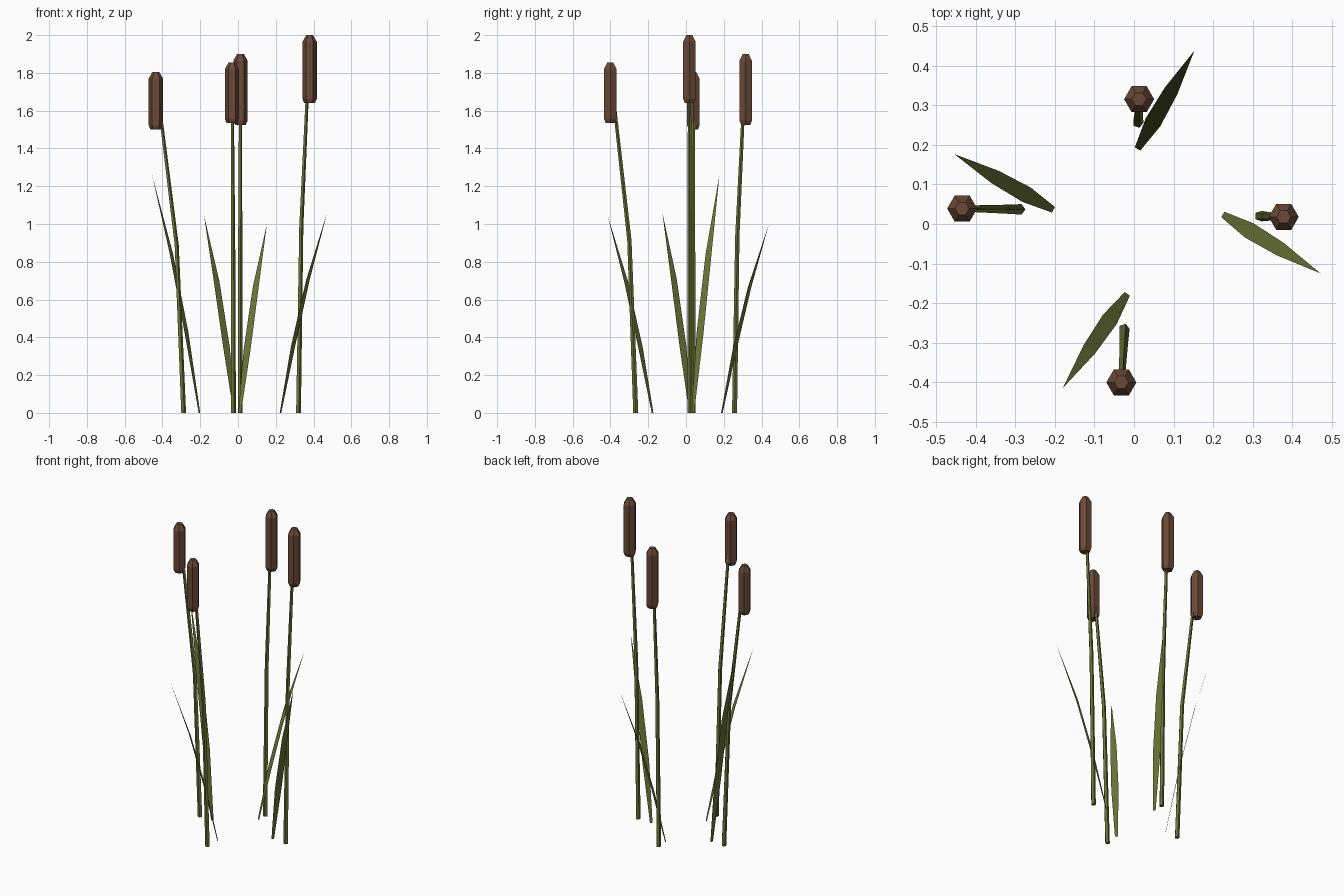
import bpy, bmesh, math
from mathutils import Vector

if "Cube" in bpy.data.objects:
    bpy.data.objects.remove(bpy.data.objects["Cube"])


def material(name, color):
    m = bpy.data.materials.new(name)
    m.diffuse_color = (*color, 1)
    m.use_nodes = True
    m.node_tree.nodes["Principled BSDF"].inputs["Base Color"].default_value = m.diffuse_color
    return m


GREEN = material("reed green", (0.145, 0.175, 0.037))
BROWN = material("seed head brown", (0.145, 0.068, 0.038))


def finish(bm, name, mat):
    me = bpy.data.meshes.new(name)
    bm.to_mesh(me)
    bm.free()
    me.materials.append(mat)
    ob = bpy.data.objects.new(name, me)
    bpy.context.collection.objects.link(ob)


def tube(name, rings, sides, mat):
    """Closed faceted tube through horizontal rings of (centre, radius)."""
    bm = bmesh.new()
    loops = []
    for c, r in rings:
        loops.append([bm.verts.new(Vector(c) + Vector((r * math.cos(a), r * math.sin(a), 0)))
                      for a in (2 * math.pi * i / sides for i in range(sides))])
    for lo, hi in zip(loops, loops[1:]):
        for i in range(sides):
            j = (i + 1) % sides
            bm.faces.new((lo[i], lo[j], hi[j], hi[i]))
    bm.faces.new(loops[0][::-1])
    bm.faces.new(loops[-1])
    finish(bm, name, mat)


def blade(name, base, tip):
    """Flat leaf: narrow foot, wide middle, pointed tip, bending outward."""
    base, tip = Vector(base), Vector(tip)
    d = tip - base
    side = Vector((-d.y, d.x, 0)).normalized()
    bm = bmesh.new()
    pairs = []
    for t, lean, w in ((0, 0, 0.008), (1 / 3, 0.27, 0.021), (2 / 3, 0.59, 0.018)):
        c = base + Vector((d.x * lean, d.y * lean, d.z * t))
        pairs.append((bm.verts.new(c - side * w), bm.verts.new(c + side * w)))
    for (a, b), (c, e) in zip(pairs, pairs[1:]):
        bm.faces.new((a, b, e, c))
    bm.faces.new((*pairs[-1], bm.verts.new(tip)))
    finish(bm, name, GREEN)


# Stems with seed heads: side, base xy, head xy, head bottom and top
REEDS = [
    ("left", (-0.289, 0.037), (-0.435, 0.039), 1.50, 1.805),
    ("right", (0.319, 0.020), (0.379, 0.018), 1.64, 2.00),
    ("back", (0.010, 0.257), (0.013, 0.316), 1.525, 1.90),
    ("front", (-0.025, -0.266), (-0.032, -0.401), 1.535, 1.855),
]
for side, b, h, z0, z1 in REEDS:
    path = []
    for t, r in ((0, 0.014), (0.5, 0.012), (1, 0.008)):
        k = t * t
        path.append(((b[0] + (h[0] - b[0]) * k, b[1] + (h[1] - b[1]) * k, (z1 - 0.03) * t), r))
    tube("stem_" + side, path, 5, GREEN)
    tube("seed_head_" + side,
         [((*h, z0), 0.028), ((*h, z0 + 0.022), 0.038),
          ((*h, z1 - 0.035), 0.038), ((*h, z1), 0.018)], 6, BROWN)

# Leaves
for side, base, tip in (
    ("left", (-0.204, 0.036, 0), (-0.455, 0.177, 1.26)),
    ("right", (0.225, 0.024, 0), (0.472, -0.125, 1.06)),
    ("back", (0.009, 0.190, 0), (0.153, 0.439, 1.00)),
    ("front", (-0.017, -0.177, 0), (-0.180, -0.415, 1.045)),
):
    blade("leaf_" + side, base, tip)
